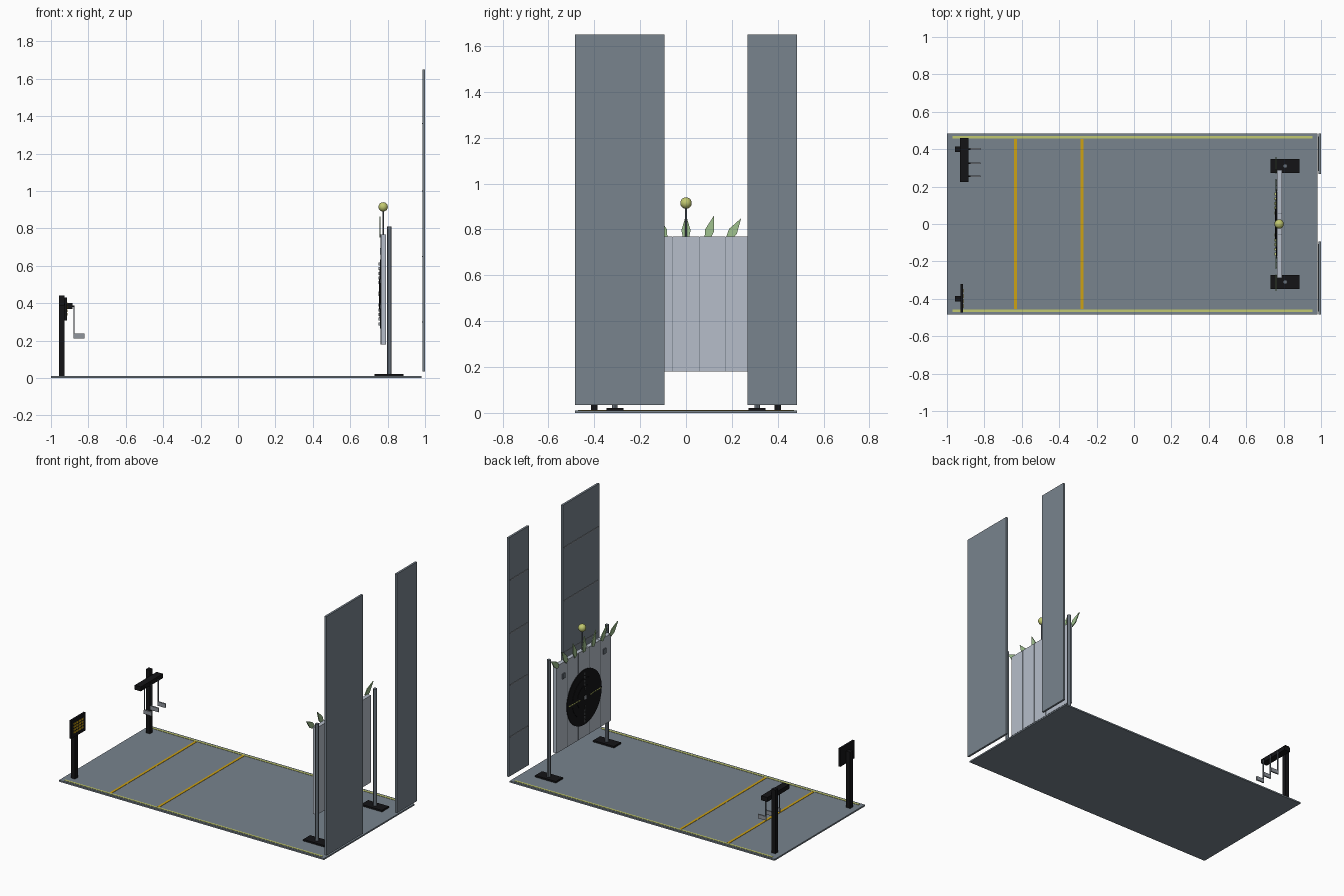
import bpy, bmesh, math
from mathutils import Matrix

if "Cube" in bpy.data.objects:
    bpy.data.objects.remove(bpy.data.objects["Cube"])


def mat(name, r, g, b):
    m = bpy.data.materials.new(name)
    m.diffuse_color = [((c / 255 + 0.055) / 1.055) ** 2.4 for c in (r, g, b)] + [1]
    m.use_nodes = True
    m.node_tree.nodes["Principled BSDF"].inputs["Base Color"].default_value = m.diffuse_color
    return m


SLATE = mat("slate", 120, 131, 141)
STEEL = mat("steel", 104, 113, 122)
PALE = mat("pale_panel", 182, 190, 202)
BLACK = mat("black", 20, 20, 22)
AMBER = mat("amber", 205, 162, 20)
LIME = mat("lime", 193, 200, 112)
GREEN = mat("leaf_green", 160, 194, 143)
GREY = mat("light_grey", 145, 150, 157)


def finish(name, bm, material, smooth=False):
    bmesh.ops.recalc_face_normals(bm, faces=bm.faces)
    me = bpy.data.meshes.new(name)
    bm.to_mesh(me)
    bm.free()
    me.materials.append(material)
    ob = bpy.data.objects.new(name, me)
    bpy.context.collection.objects.link(ob)
    if smooth:
        bpy.context.view_layer.objects.active = ob
        ob.select_set(True)
        bpy.ops.object.shade_smooth_by_angle()
        ob.select_set(False)
    return ob


def boxes(name, material, *extents):
    """Each extent is (x0, x1, y0, y1, z0, z1)."""
    bm = bmesh.new()
    for x0, x1, y0, y1, z0, z1 in extents:
        m = Matrix.Translation(((x0 + x1) / 2, (y0 + y1) / 2, (z0 + z1) / 2))
        bmesh.ops.create_cube(bm, size=1, matrix=m @ Matrix.Diagonal((x1 - x0, y1 - y0, z1 - z0, 1)))
    return finish(name, bm, material)


def cylinder(name, material, r, length, centre, along_x=False, sides=16):
    bm = bmesh.new()
    m = Matrix.Translation(centre)
    if along_x:
        m = m @ Matrix.Rotation(math.pi / 2, 4, 'Y')
    bmesh.ops.create_cone(bm, cap_ends=True, segments=sides, radius1=r, radius2=r, depth=length, matrix=m)
    return finish(name, bm, material, True)


# Floor slab with painted lines
boxes("floor", SLATE, (-1, 0.98, -0.483, 0.483, 0, 0.01))
boxes("edge_lines", LIME, *[(-0.97, 0.955, s * 0.463 - 0.007, s * 0.463 + 0.007, 0.01, 0.012) for s in (-1, 1)])
boxes("distance_lines", AMBER, *[(x - 0.008, x + 0.008, -0.455, 0.455, 0.01, 0.012) for x in (-0.633, -0.278)])

# Tall back walls with horizontal seam strips
for side, y0, y1 in (("wide", -0.483, -0.093), ("narrow", 0.268, 0.483)):
    boxes(side + "_wall", SLATE, (0.986, 1, y0, y1, 0.035, 1.65))
    boxes(side + "_wall_seams", GREY,
          *[(0.983, 0.986, y0 + 0.015, y1 - 0.015, z - 0.003, z + 0.003) for z in (0.30, 0.65, 1.0, 1.36)])

# Target stand: feet and posts
for s in (-1, 1):
    boxes("stand_foot", BLACK, (0.73, 0.885, s * 0.31 - 0.037, s * 0.31 + 0.037, 0.01, 0.021))
    cylinder("stand_post", STEEL, 0.012, 0.79, (0.808, s * 0.31, 0.415), sides=12)

# Plank board with thin seams and corner plates
W = 0.58 / 5
boxes("board_planks", PALE,
      *[(0.764, 0.792, -0.29 + i * W + 0.001, -0.29 + (i + 1) * W - 0.001, 0.18, 0.768) for i in range(5)])
boxes("board_seams", STEEL,
      *[(0.763, 0.791, -0.29 + i * W - 0.0015, -0.29 + i * W + 0.0015, 0.18, 0.767) for i in range(1, 5)])
boxes("corner_plates", STEEL, *[(0.758, 0.764, s * 0.218 - 0.014, s * 0.218 + 0.014, 0.66, 0.695) for s in (-1, 1)])

# Stepped round target
for r, depth in ((0.185, 0.005), (0.13, 0.007), (0.08, 0.009)):
    cylinder("target_disc", BLACK, r, depth, (0.764 - depth / 2, 0, 0.45), True, 48)

# Cross of dashes on the target
dashes = [0.06, 0.085, 0.11, 0.135, 0.16]
boxes("target_side_dashes", LIME,
      *[(0.751, 0.762, s * d - 0.008, s * d + 0.008, 0.448, 0.453) for s in (-1, 1) for d in dashes])
boxes("target_upright_dashes", GREY,
      *[(0.751, 0.762, -0.002, 0.002, 0.45 + s * d - 0.008, 0.45 + s * d + 0.008) for s in (-1, 1) for d in dashes])
boxes("target_centre", GREY, (0.752, 0.757, -0.012, 0.012, 0.438, 0.462))

# Fan of leaves along the top of the board
OUTLINE = [(-0.012, -0.01), (0.012, -0.01), (0.02, 0.028), (0, 0.095), (-0.02, 0.028)]
for i in range(-3, 4):
    bm = bmesh.new()
    face = bm.faces.new([bm.verts.new((0, y, z)) for y, z in OUTLINE])
    ext = bmesh.ops.extrude_face_region(bm, geom=[face])["geom"]
    bmesh.ops.translate(bm, verts=[v for v in ext if isinstance(v, bmesh.types.BMVert)], vec=(0.006, 0, 0))
    lean = math.radians((0, 16, 32, 50)[abs(i)]) * (-1 if i > 0 else 1)
    bm.transform(Matrix.Translation((0.757, i * 0.095, 0.768)) @ Matrix.Rotation(lean, 4, 'X'))
    finish("leaf", bm, GREEN)

# Ball on a rod
cylinder("ball_rod", STEEL, 0.005, 0.14, (0.776, 0, 0.833), sides=10)
bm = bmesh.new()
bmesh.ops.create_uvsphere(bm, u_segments=24, v_segments=14, radius=0.025, matrix=Matrix.Translation((0.776, 0, 0.915)))
finish("ball", bm, LIME, True)

# Sign on a post with a grid of amber marks
boxes("sign_post", BLACK, (-0.958, -0.928, -0.415, -0.385, 0.01, 0.39))
boxes("sign_board", BLACK, (-0.928, -0.914, -0.474, -0.322, 0.308, 0.43))
boxes("sign_marks", AMBER,
      *[(-0.914, -0.912, -0.398 + c * 0.027 - 0.01, -0.398 + c * 0.027 + 0.01, 0.335 + r * 0.019, 0.347 + r * 0.019)
        for c in (-1.5, -0.5, 0.5, 1.5) for r in range(4)])

# Rack post with crossbar, hanging rods and plates
boxes("rack_post", BLACK, (-0.958, -0.928, 0.385, 0.415, 0.01, 0.44))
boxes("rack_bar", BLACK, (-0.93, -0.884, 0.225, 0.46, 0.37, 0.4))
HOOKS = (0.255, 0.325, 0.4)
boxes("rack_hooks", BLACK, *[(-0.886, -0.874, y - 0.004, y + 0.004, 0.38, 0.388) for y in HOOKS])
boxes("rack_rods", STEEL, *[(-0.88, -0.874, y - 0.003, y + 0.003, 0.235, 0.388) for y in HOOKS])
boxes("rack_plates", GREY, *[(-0.88, -0.82, y - 0.005, y + 0.005, 0.21, 0.237) for y in HOOKS])
